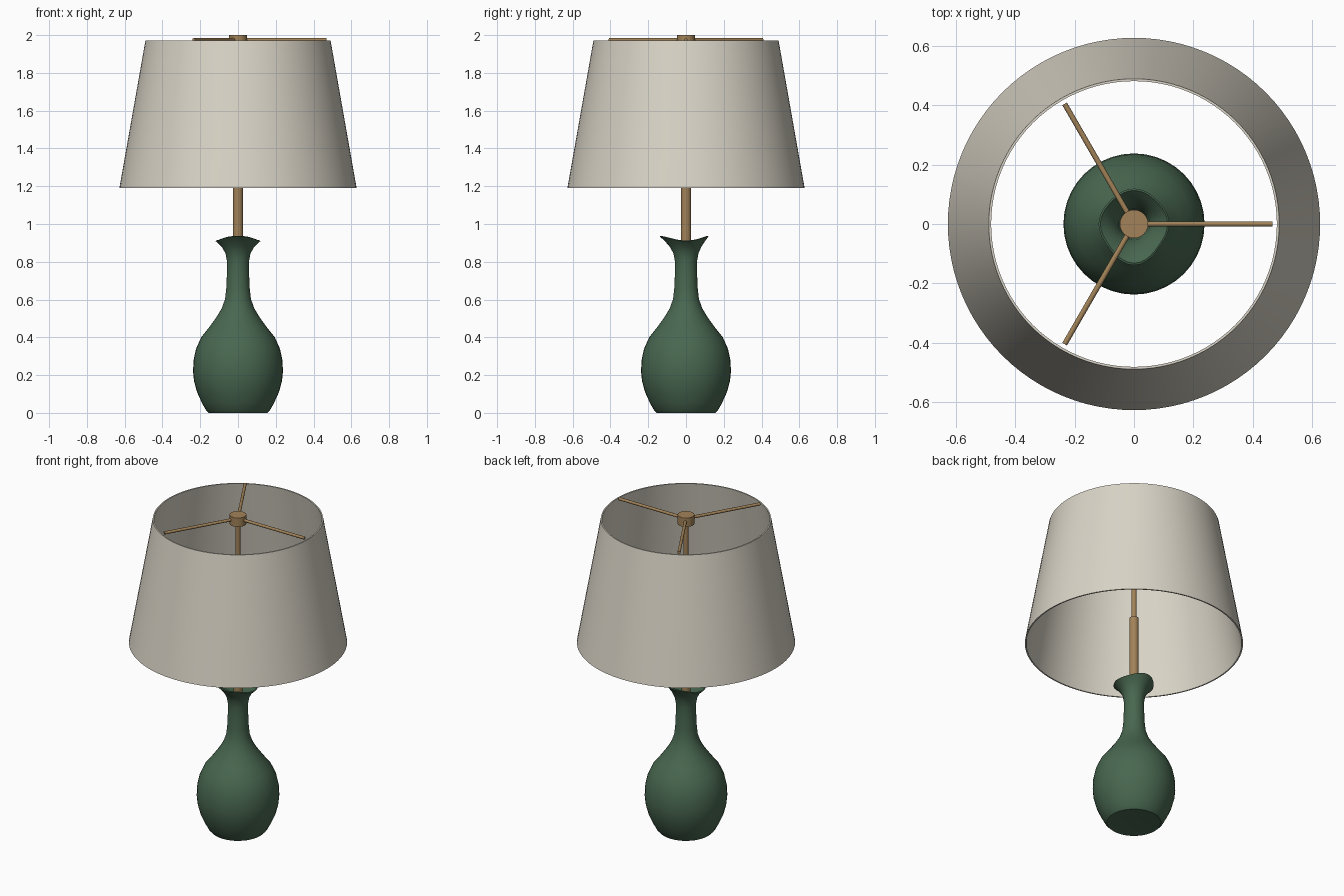
import bpy, bmesh, math
from mathutils import Vector

if "Cube" in bpy.data.objects:
    bpy.data.objects.remove(bpy.data.objects["Cube"])


def material(name, rgb):
    m = bpy.data.materials.new(name)
    m.diffuse_color = (*rgb, 1.0)
    m.use_nodes = True
    m.node_tree.nodes["Principled BSDF"].inputs["Base Color"].default_value = m.diffuse_color
    return m


GREEN = material("green_glaze", (0.065, 0.135, 0.08))
BRASS = material("brass", (0.36, 0.225, 0.098))
LINEN = material("cream_linen", (0.70, 0.66, 0.57))


def lathe(name, profile, segments, mat, closed=False, warp=None):
    """Turn a (radius, height) profile round the z axis; radius 0 makes a pole."""
    bm = bmesh.new()
    rings = []
    for r, z in profile:
        if r == 0:
            rings.append([bm.verts.new((0, 0, z))] * segments)
            continue
        ring = []
        for i in range(segments):
            a = 2 * math.pi * i / segments
            rr, zz = warp(r, z, a) if warp else (r, z)
            ring.append(bm.verts.new((rr * math.cos(a), rr * math.sin(a), zz)))
        rings.append(ring)
    pairs = list(zip(rings, rings[1:]))
    if closed:
        pairs.append((rings[-1], rings[0]))
    for lo, hi in pairs:
        for i in range(segments):
            j = (i + 1) % segments
            bm.faces.new(list(dict.fromkeys((lo[i], lo[j], hi[j], hi[i]))))
    bmesh.ops.recalc_face_normals(bm, faces=bm.faces)
    mesh = bpy.data.meshes.new(name)
    bm.to_mesh(mesh)
    bm.free()
    mesh.materials.append(mat)
    obj = bpy.data.objects.new(name, mesh)
    bpy.context.collection.objects.link(obj)
    smooth(obj)
    return obj


def smooth(obj):
    bpy.ops.object.select_all(action='DESELECT')
    obj.select_set(True)
    bpy.context.view_layer.objects.active = obj
    bpy.ops.object.shade_smooth_by_angle(angle=math.radians(40))


def rod(name, start, end, radius, mat, sides=24):
    start, end = Vector(start), Vector(end)
    d = end - start
    bpy.ops.mesh.primitive_cylinder_add(vertices=sides, radius=radius, depth=d.length,
                                        location=(start + end) / 2,
                                        rotation=d.to_track_quat('Z', 'Y').to_euler())
    obj = bpy.context.object
    obj.name = name
    obj.data.materials.append(mat)
    smooth(obj)
    return obj


# Vase body with a hand-pinched, wavy lip
def pinch(r, z, a):
    t = max(0.0, min(1.0, (z - 0.82) / 0.10)) ** 2
    pour = max(0.0, -math.sin(a)) ** 4
    return (r * (1 + t * (0.17 * pour + 0.03 * math.cos(4 * a))),
            z - t * 0.012 * math.cos(2 * a))


outer = [(0, 0.006), (0.13, 0.004), (0.155, 0.0), (0.172, 0.018), (0.192, 0.055), (0.217, 0.11),
         (0.233, 0.17), (0.238, 0.22), (0.235, 0.28), (0.222, 0.34), (0.195, 0.40),
         (0.155, 0.45), (0.115, 0.505), (0.085, 0.555), (0.068, 0.605), (0.062, 0.66),
         (0.059, 0.73), (0.058, 0.80), (0.066, 0.845), (0.083, 0.88), (0.104, 0.908),
         (0.116, 0.922)]
inner = [(0.110, 0.925), (0.092, 0.908), (0.07, 0.88), (0.053, 0.845), (0.046, 0.80),
         (0.046, 0.70), (0, 0.70)]
lathe("vase_body", outer + inner, 40, GREEN, warp=pinch)

# Stem: thick lower sleeve and thin upper rod
rod("lower_stem", (0, 0, 0.70), (0, 0, 1.355), 0.027, BRASS)
rod("upper_stem", (0, 0, 1.35), (0, 0, 1.96), 0.015, BRASS)

# Hub and three spokes that carry the shade
rod("top_hub", (0, 0, 1.943), (0, 0, 2.0), 0.048, BRASS, 32)
for k in range(3):
    a = 2 * math.pi * k / 3
    c, s = math.cos(a), math.sin(a)
    rod(f"shade_spoke_{k + 1}", (0.03 * c, 0.03 * s, 1.975), (0.468 * c, 0.468 * s, 1.975),
        0.009, BRASS, 12)

# Tapered shade, a thin open shell
lathe("lamp_shade", [(0.628, 1.19), (0.49, 1.972), (0.482, 1.972), (0.62, 1.19)],
      96, LINEN, closed=True)
